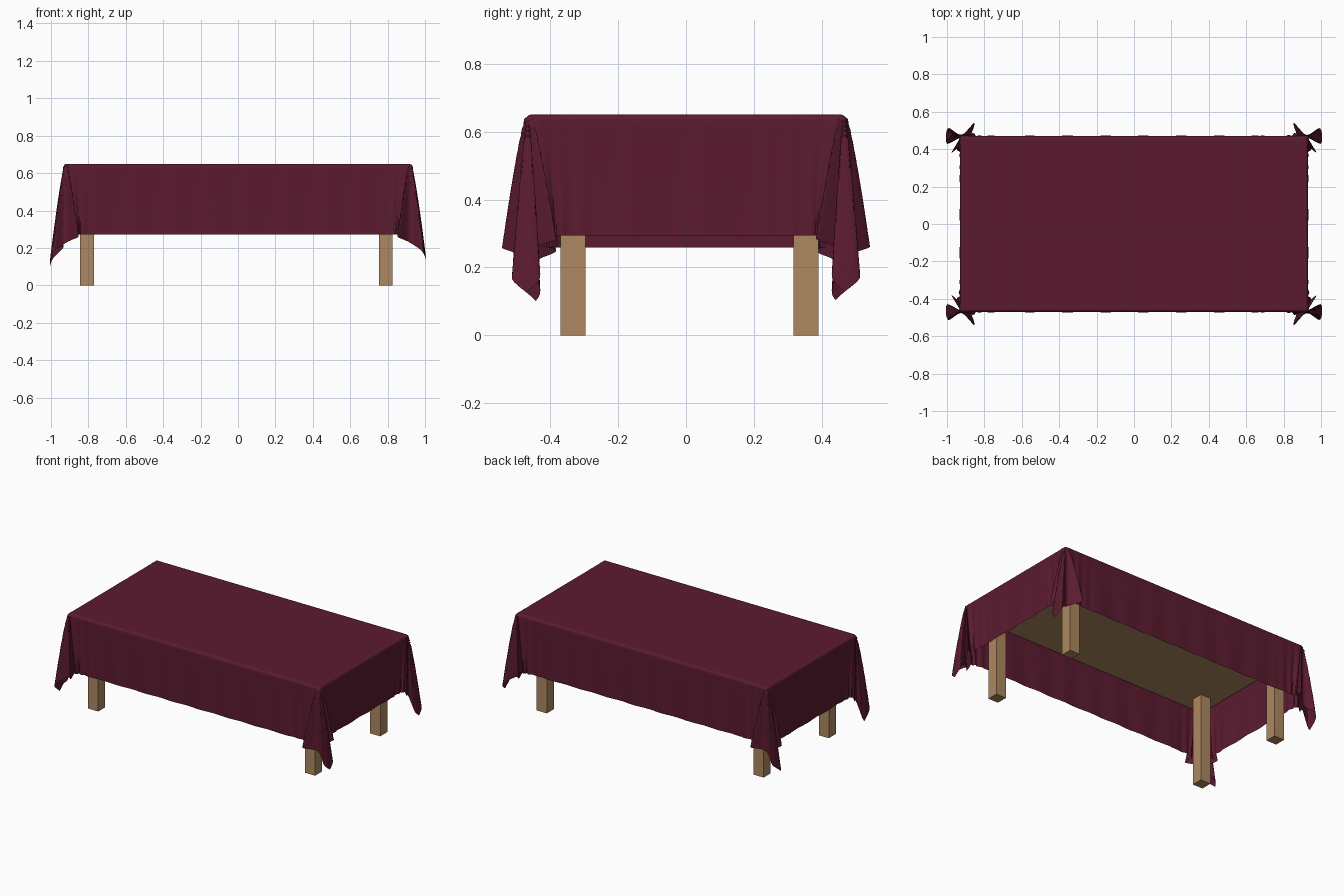
import bpy, bmesh, math
from mathutils import Vector

if "Cube" in bpy.data.objects:
    bpy.data.objects.remove(bpy.data.objects["Cube"])

X, Y, TOP, RHO = 0.915, 0.455, 0.65, 0.015          # table edge, cloth height, edge rounding
DROP_X = {1: 0.364, -1: 0.40}                        # right / left overhang
DROP_Y = {-1: 0.388, 1: 0.385}                       # front / back overhang


def material(name, color):
    m = bpy.data.materials.new(name)
    m.diffuse_color = (*color, 1)
    m.use_nodes = True
    m.node_tree.nodes["Principled BSDF"].inputs["Base Color"].default_value = m.diffuse_color
    return m


wood = material("wood", (0.42, 0.25, 0.12))
fabric = material("burgundy_fabric", (0.105, 0.011, 0.029))


def box(name, lo, hi):
    lo, hi = Vector(lo), Vector(hi)
    bpy.ops.mesh.primitive_cube_add(size=1, location=(lo + hi) / 2)
    ob = bpy.context.object
    ob.name = name
    ob.scale = hi - lo
    bpy.ops.object.transform_apply(location=False, rotation=False, scale=True)
    ob.data.materials.append(wood)


# Table top and legs
box("table_top", (-0.92, -0.463, 0.59), (0.92, 0.463, 0.645))
for sx, x in (("left", -0.808), ("right", 0.79)):
    for sy, y in (("front", -0.333), ("back", 0.353)):
        box(f"{sy}_{sx}_leg", (x - 0.037, y - 0.037, 0), (x + 0.037, y + 0.037, 0.6))

# Hem outline of a gathered corner: (angle, outward x, outward y)
FOLDS = [(0, 0.008, -0.045), (14, 0.045, -0.075), (28, 0.005, -0.005), (42, 0.074, -0.035),
         (52, 0.070, 0.045), (64, 0.0, 0.008), (76, -0.065, 0.072), (90, -0.045, 0.008)]


def fold(deg):
    n = len(FOLDS)
    i = max(k for k in range(n - 1) if FOLDS[k][0] <= deg)
    t = (deg - FOLDS[i][0]) / (FOLDS[i + 1][0] - FOLDS[i][0])
    p = [Vector(FOLDS[min(max(i + k, 0), n - 1)][1:]) for k in (-1, 0, 1, 2)]
    return 0.5 * (2 * p[1] + (p[2] - p[0]) * t + (2 * p[0] - 5 * p[1] + 4 * p[2] - p[3]) * t ** 2
                  + (3 * p[1] - p[0] - 3 * p[2] + p[3]) * t ** 3)


def bend(s):
    # rolls the cloth over the table edge: distance -> (outward, downward)
    if s < RHO * math.pi / 2:
        return RHO * math.sin(s / RHO), RHO * (1 - math.cos(s / RHO))
    return RHO, s - RHO * math.pi / 2 + RHO


def pinch(d):
    # side panels gather towards the corner
    return math.exp(-(d / 0.06) ** 2) if d < 0.3 else 0.0


def ripple(d, along, t):
    near = math.exp(-d / 0.10)
    return t * (0.011 * near * math.sin(d * 95) + 0.003 * math.sin(along * 31) * (1 - near))


def drape(u, v):
    sx, sy = (1 if u >= 0 else -1), (1 if v >= 0 else -1)
    u, v = abs(u), abs(v)
    a, b = max(u - X, 0), max(v - Y, 0)
    hx, hy = DROP_X[sx], DROP_Y[sy]
    r = math.hypot(a, b)
    out, down = bend(r)
    x, y = min(u, X), min(v, Y)
    if a > 1e-9 and b > 1e-9:                        # hanging corner
        phi = math.atan2(b, a)
        reach = min(hx / math.cos(phi), hy / math.sin(phi))
        off = fold(math.degrees(phi)) * (r / reach) ** 0.8
        x += out * math.cos(phi) + off.x
        y += out * math.sin(phi) + off.y
    elif a > 1e-9:                                   # end panels
        t, d = (a / hx) ** 0.8, Y - y
        x += out + FOLDS[0][1] * t * pinch(d) + ripple(d, v * sy, t)
        y += FOLDS[0][2] * t * pinch(d)
    elif b > 1e-9:                                   # front and back panels
        t, d = (b / hy) ** 0.8, X - x
        y += out + FOLDS[-1][2] * t * pinch(d) + ripple(d, u * sx, t)
        x += FOLDS[-1][1] * t * pinch(d)
    return sx * x, sy * y, TOP - down


def spaced(edge, low, high, main):
    # fine steps over the hanging cloth and near the edges, coarse in the middle
    n = 30
    hang = [(k / n) ** 1.25 for k in range(1, n + 1)]
    near = [k * 0.011 for k in range(18)]
    span = edge - 0.198
    mid = [-span + 2 * span * k / main for k in range(main + 1)]
    return ([-edge - low * h for h in reversed(hang)] + [-edge + d for d in near] + mid
            + [edge - d for d in reversed(near)] + [edge + high * h for h in hang])


# Tablecloth
us = spaced(X, DROP_X[-1], DROP_X[1], 60)
vs = spaced(Y, DROP_Y[-1], DROP_Y[1], 24)
bm = bmesh.new()
grid = [[bm.verts.new(drape(u, v)) for v in vs] for u in us]
for c0, c1 in zip(grid, grid[1:]):
    for j in range(len(vs) - 1):
        bm.faces.new((c0[j], c1[j], c1[j + 1], c0[j + 1]))
mesh = bpy.data.meshes.new("tablecloth")
bm.to_mesh(mesh)
bm.free()
cloth = bpy.data.objects.new("tablecloth", mesh)
bpy.context.collection.objects.link(cloth)
mesh.materials.append(fabric)
bpy.ops.object.select_all(action='DESELECT')
bpy.context.view_layer.objects.active = cloth
cloth.select_set(True)
bpy.ops.object.shade_smooth_by_angle(angle=math.radians(40))
